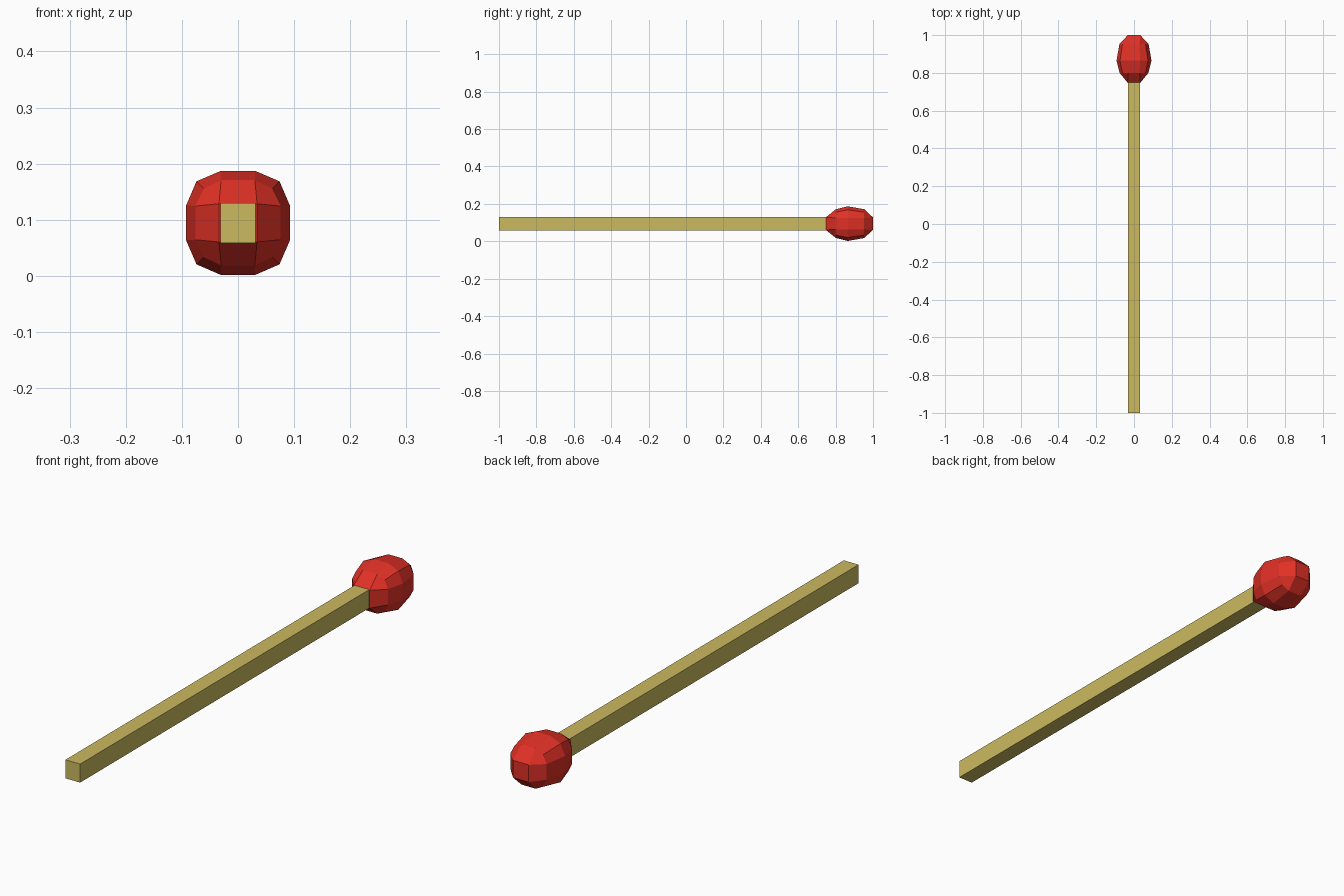
import bpy, bmesh

if "Cube" in bpy.data.objects:
    bpy.data.objects.remove(bpy.data.objects["Cube"])

ZC = 0.0945  # height of the match axis


def material(name, rgb):
    m = bpy.data.materials.new(name)
    m.diffuse_color = (*rgb, 1)
    m.use_nodes = True
    m.node_tree.nodes["Principled BSDF"].inputs["Base Color"].default_value = m.diffuse_color
    return m


def make_object(name, bm, mat):
    bmesh.ops.recalc_face_normals(bm, faces=bm.faces)
    me = bpy.data.meshes.new(name)
    bm.to_mesh(me)
    bm.free()
    me.materials.append(mat)
    ob = bpy.data.objects.new(name, me)
    bpy.context.collection.objects.link(ob)


wood = material("pale wood", (0.60, 0.49, 0.115))
red = material("match red", (0.75, 0.030, 0.019))

# Stick: long square bar, its end tucked into the head
bm = bmesh.new()
bmesh.ops.create_cube(bm, size=1)
for v in bm.verts:
    v.co = (v.co.x * 0.062, -1 if v.co.y < 0 else 0.765, ZC + v.co.z * 0.071)
make_object("stick", bm, wood)

# Head: rings of twelve points, closed at each end by a three by three grid
bm = bmesh.new()


def ring(y, edge, out, corner):
    """Twelve points; index 0, 3, 6, 9 are the corners."""
    pts = []
    a, b = (corner, corner), (edge, out)
    side = [a, b, (-edge, out)]
    for k in range(4):
        for x, z in side:
            for _ in range(k):
                x, z = -z, x
            pts.append(bm.verts.new((x, y, ZC + z)))
    return pts


def end_cap(r, y, half):
    c = [bm.verts.new((x * half, y, ZC + z * half))
         for x, z in ((1, 1), (-1, 1), (-1, -1), (1, -1))]
    bm.faces.new(c)
    for k in range(4):
        i = 3 * k
        bm.faces.new((c[k], r[i + 1], r[i + 2], c[(k + 1) % 4]))
        bm.faces.new((c[k], r[i - 1], r[i], r[i + 1]))


rings = [ring(0.80, 0.030, 0.076, 0.061),
         ring(0.865, 0.031, 0.0925, 0.074),
         ring(0.953, 0.030, 0.077, 0.061)]
for r, s in zip(rings, rings[1:]):
    for i in range(12):
        j = (i + 1) % 12
        bm.faces.new((r[i], r[j], s[j], s[i]))
end_cap(rings[0], 0.748, 0.034)
end_cap(rings[-1], 1.0, 0.033)
make_object("match_head", bm, red)
